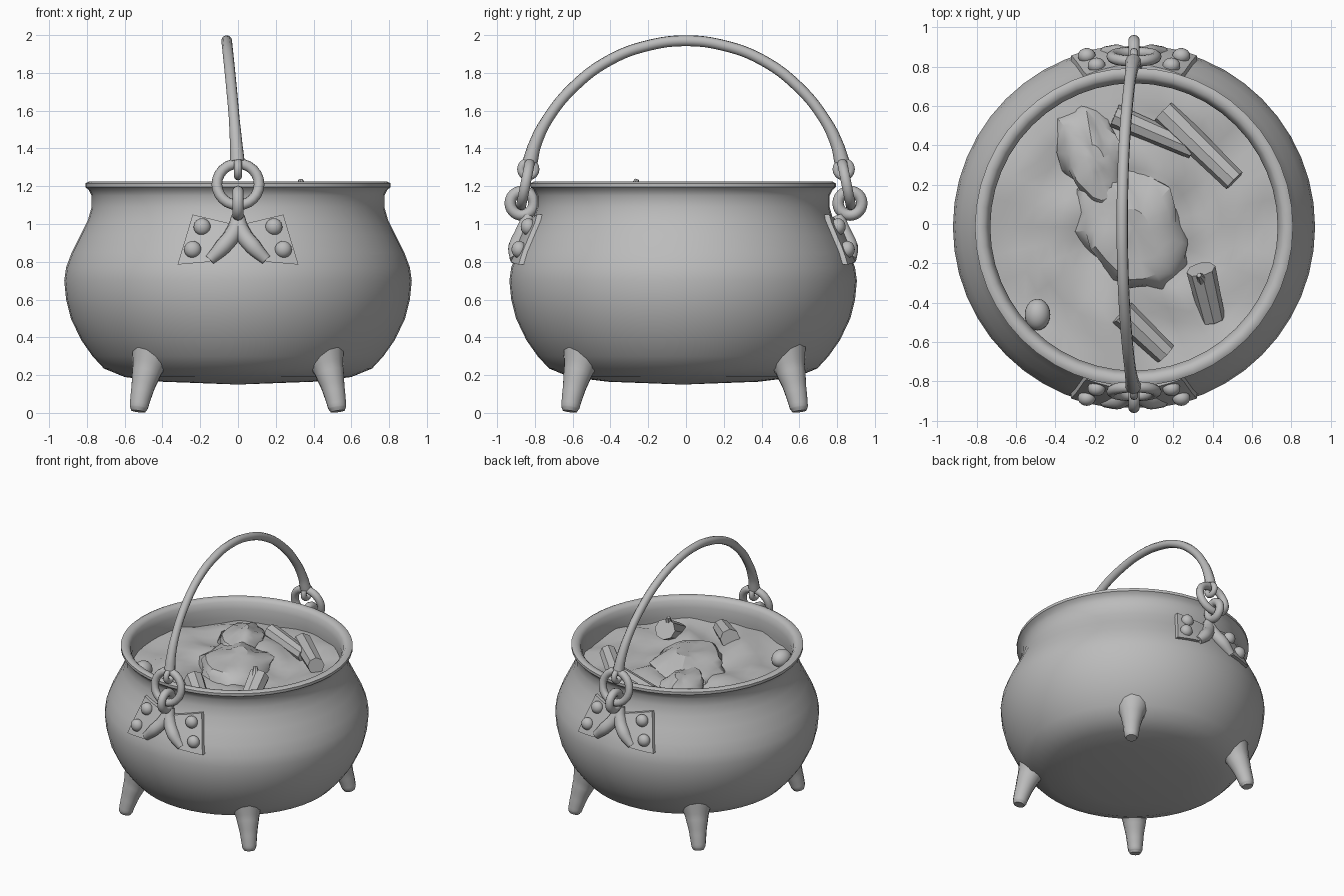
import bpy, bmesh, math
from mathutils import Vector, noise

if "Cube" in bpy.data.objects:
    bpy.data.objects.remove(bpy.data.objects["Cube"])

GREY = (0.5, 0.5, 0.5, 1)
iron = bpy.data.materials.new("plain grey")
iron.use_nodes = True
iron.diffuse_color = GREY
iron.node_tree.nodes["Principled BSDF"].inputs["Base Color"].default_value = GREY

CY = -0.015   # pot axis sits slightly forward


def finish(ob, name, angle=40):
    ob.name = name
    ob.data.materials.clear()
    ob.data.materials.append(iron)
    bpy.ops.object.select_all(action='DESELECT')
    ob.select_set(True)
    bpy.context.view_layer.objects.active = ob
    bpy.ops.object.shade_smooth_by_angle(angle=math.radians(angle))
    return ob


def from_bmesh(bm, name, angle=40):
    bmesh.ops.recalc_face_normals(bm, faces=bm.faces)
    me = bpy.data.meshes.new(name)
    bm.to_mesh(me)
    bm.free()
    ob = bpy.data.objects.new(name, me)
    bpy.context.collection.objects.link(ob)
    return finish(ob, name, angle)


def tube(name, points, radii, sides=3):
    """Round rod through the points, with a radius for each point."""
    cu = bpy.data.curves.new(name, 'CURVE')
    cu.dimensions = '3D'
    cu.bevel_depth = 1
    cu.bevel_resolution = sides
    cu.resolution_u = 6
    cu.use_fill_caps = True
    sp = cu.splines.new('BEZIER')
    sp.bezier_points.add(len(points) - 1)
    for bp, p, r in zip(sp.bezier_points, points, radii):
        bp.co, bp.radius = p, r
        bp.handle_left_type = bp.handle_right_type = 'AUTO'
    ob = bpy.data.objects.new(name, cu)
    bpy.context.collection.objects.link(ob)
    bpy.ops.object.select_all(action='DESELECT')
    ob.select_set(True)
    bpy.context.view_layer.objects.active = ob
    bpy.ops.object.convert(target='MESH')
    return finish(bpy.context.object, name)


def ring(name, loc, rot, major, minor):
    bpy.ops.mesh.primitive_torus_add(location=loc, rotation=rot, major_radius=major, minor_radius=minor,
                                     major_segments=24, minor_segments=10)
    return finish(bpy.context.object, name)


def ball(name, loc, scale, rot=(0, 0, 0), rough=0.0):
    bpy.ops.mesh.primitive_uv_sphere_add(segments=20, ring_count=12, location=loc, rotation=rot)
    ob = bpy.context.object
    ob.scale = scale
    for v in ob.data.vertices:
        v.co *= 1 + rough * noise.noise(v.co * 2 + Vector(loc))
    return finish(ob, name)


# Pot: lathed wall with a rolled lip and an inner wall
OUTER = [(0, .15), (.4, .165), (.6, .19), (.71, .235), (.77, .3), (.83, .385), (.885, .5), (.91, .6),
         (.92, .7), (.91, .77), (.88, .85), (.835, .94), (.795, 1.02), (.775, 1.09), (.775, 1.15)]
LIP = [(.79, 1.18), (.808, 1.195), (.808, 1.215), (.79, 1.225), (.76, 1.22), (.742, 1.2),
       (.73, 1.15), (.73, 1.08), (.74, .95)]


def wall_radius(z):
    for (r0, z0), (r1, z1) in zip(OUTER, OUTER[1:]):
        if z0 <= z <= z1:
            return r0 + (r1 - r0) * (z - z0) / (z1 - z0)
    return OUTER[-1][0]


bm = bmesh.new()
vs = [bm.verts.new((r, 0, z)) for r, z in OUTER + LIP]
edges = [bm.edges.new(p) for p in zip(vs, vs[1:])]
bmesh.ops.spin(bm, geom=vs + edges, cent=(0, 0, 0), axis=(0, 0, 1), angle=math.tau, steps=48)
bmesh.ops.remove_doubles(bm, verts=bm.verts, dist=0.0005)
bmesh.ops.translate(bm, verts=bm.verts, vec=(0, CY, 0))
from_bmesh(bm, "pot")

# Stew: lumpy disc inside the pot
bm = bmesh.new()
STEPS, RINGS = 32, 10
rows = []
for i in range(1, RINGS + 1):
    row = []
    for j in range(STEPS):
        a, r = math.tau * j / STEPS, .74 * i / RINGS
        p = Vector((r * math.cos(a), r * math.sin(a), 0))
        row.append(bm.verts.new((p.x, p.y + CY, 1.05 + .07 * noise.noise(p * 4))))
    rows.append(row)
centre = bm.verts.new((0, CY, 1.05))
for j in range(STEPS):
    k = (j + 1) % STEPS
    bm.faces.new((centre, rows[0][j], rows[0][k]))
    for a, b in zip(rows, rows[1:]):
        bm.faces.new((a[j], b[j], b[k], a[k]))
from_bmesh(bm, "stew", 60)

# Meat and vegetables floating in the stew
ball("meat_body", (0, -.02, 1.02), (.27, .34, .13), (0, 0, .45), .25)
ball("meat_end", (-.2, .33, 1.03), (.16, .28, .12), (0, 0, .35), .25)
ball("onion", (-.49, -.46, 1.06), (.065, .08, .065))
STICKS = [((-.1, .55, 1.07), (.3, .38, 1.06), .06), ((.15, .57, 1.05), (.51, .22, 1.1), .07),
          ((.34, -.23, 1.15), (.4, -.48, 1.02), .075), ((-.06, -.45, 1.1), (.16, -.66, 1.05), .07)]
for n, (a, b, r) in enumerate(STICKS):
    tube(f"vegetable_stick_{n + 1}", (a, b), (r, r * .85), 2)
tube("vegetable_tip", ((.36, -.3, 1.12), (.33, -.26, 1.235)), (.05, .012), 2)

# Four splayed feet
for sx in (-1, 1):
    for sy in (-1, 1):
        name = ("left" if sx > 0 else "right") + ("_back" if sy > 0 else "_front") + "_foot"
        path = [(.45, .53, .33), (.48, .56, .23), (.505, .585, .13), (.525, .605, .03), (.528, .608, .008)]
        tube(name, [(sx * x, sy * y + CY / 2, z) for x, y, z in path], (.12, .082, .062, .05, .038), 4)


def plate(name, sx, sy):
    """Metal plate that follows the pot wall."""
    corners = [Vector(c) for c in ((.24, 1.05), (.32, .785), (.15, .8), (.03, 1.0))]
    n = 6
    bm = bmesh.new()
    grid = []
    for i in range(n + 1):
        row = []
        for j in range(n + 1):
            u, v = i / n, j / n
            p = corners[0].lerp(corners[3], u).lerp(corners[1].lerp(corners[2], u), v)
            y = math.sqrt(wall_radius(p.y) ** 2 - p.x ** 2)
            row.append([bm.verts.new((sx * p.x, sy * (y + d) + CY, p.y)) for d in (-.02, .025)])
        grid.append(row)
    for i in range(n):
        for j in range(n):
            for k in (0, 1):
                bm.faces.new([grid[a][b][k] for a, b in ((i, j), (i + 1, j), (i + 1, j + 1), (i, j + 1))])
    rim = [e for e in bm.edges if e.is_boundary]
    bmesh.ops.bridge_loops(bm, edges=rim)
    from_bmesh(bm, name)


# Handle mounts on the front and the back
for sy, end in ((-1, "front"), (1, "back")):
    for sx, side in ((-1, "right"), (1, "left")):
        plate(f"{end}_{side}_plate", sx, sy)
        for n, (x, z) in enumerate(((.19, .985), (.24, .865))):
            y = math.sqrt(wall_radius(z) ** 2 - x * x) + .03
            ball(f"{end}_{side}_rivet_{n + 1}", (sx * x, sy * y + CY, z), (.045, .04, .045))
        fork = [(0, 1.04, .03), (.02, .96, .02), (.08, .88, .02), (.15, .81, .005)]
        tube(f"{end}_{side}_fork",
             [(sx * x, sy * (math.sqrt(wall_radius(z) ** 2 - x * x) + d) + CY, z) for x, z, d in fork],
             (.035, .045, .045, .03))
    ring(f"{end}_eye", (0, sy * .868, 1.11), (0, math.pi / 2, 0), .063, .03)
    ring(f"{end}_link", (0, sy * .85, 1.21), (math.pi / 2 + sy * .2, 0, 0), .112, .028)
    ring(f"{end}_handle_eye", (0, sy * .835, 1.29), (0, math.pi / 2, 0), .038, .021)

# Arched carrying handle, leaning to one side at the top
half = [(.825, 1.33), (.8, 1.42), (.73, 1.56), (.59, 1.73), (.4, 1.87), (.2, 1.945)]
arch = [(-y, z) for y, z in half] + [(0, 1.97)] + [(y, z) for y, z in reversed(half)]
tube("handle", [(-.06 * ((z - 1.25) / .72) ** 1.3, y, z) for y, z in arch],
     [.04, .034] + [.029] * (len(arch) - 4) + [.034, .04])
